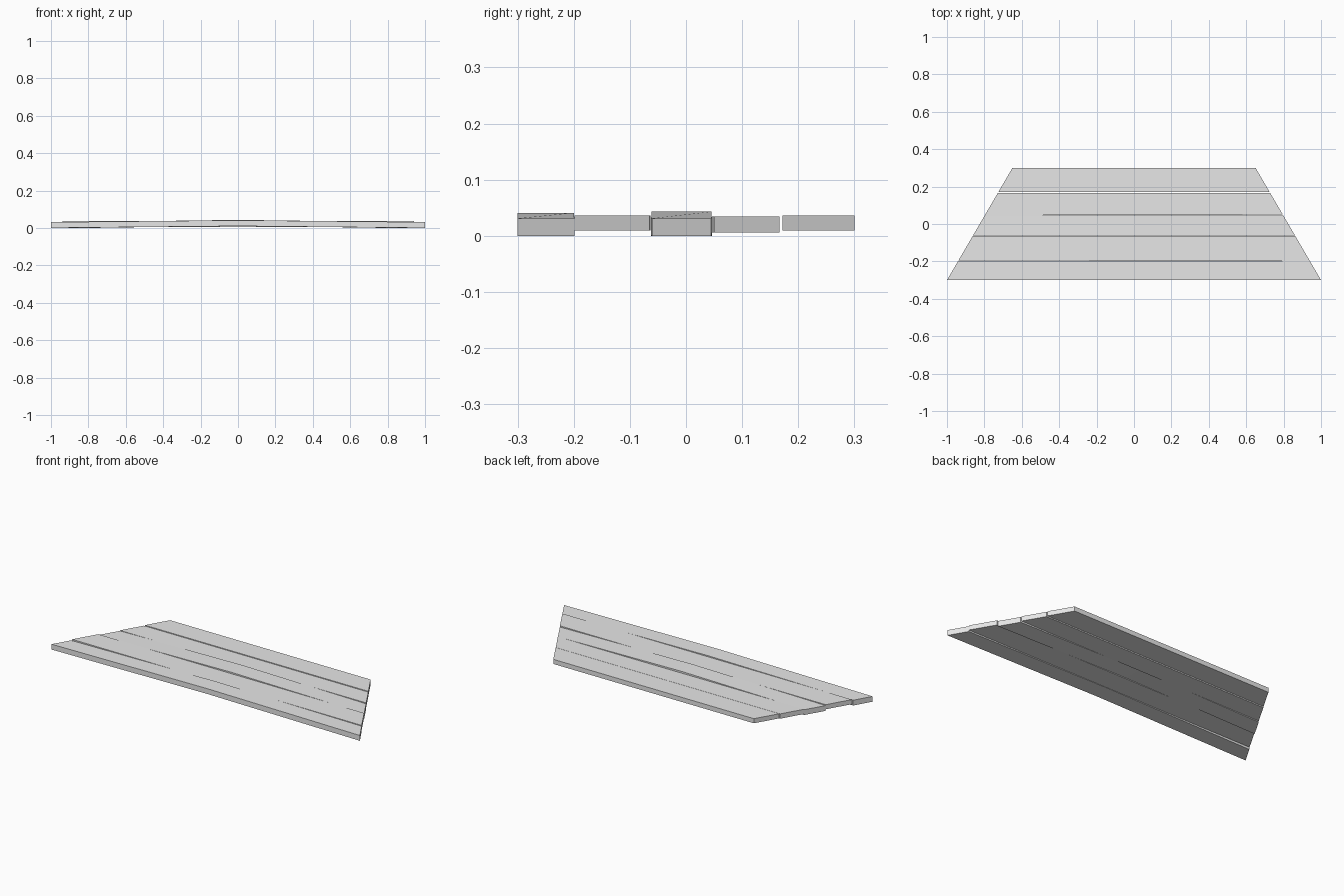
import bpy
import bmesh

cube = bpy.data.objects.get("Cube")
if cube:
    bpy.data.objects.remove(cube, do_unlink=True)

# Pale grey boards
grey = bpy.data.materials.new("pale_grey")
grey.use_nodes = True
colour = (0.8, 0.8, 0.8, 1)
grey.diffuse_color = colour
grey.node_tree.nodes["Principled BSDF"].inputs["Base Color"].default_value = colour


def half_width(y):
    """Half the deck width, narrowing to the back."""
    return 1 - 0.35 * (y + 0.3) / 0.6


def plank(name, front, back, z_end, z_mid, thick):
    """Board with slanted ends; front and back give y at its left and right end."""
    bm = bmesh.new()
    rings = []
    for side in (-1, 0, 1):
        t = (side + 1) / 2
        z = z_mid if side == 0 else z_end
        ys = [e[0] + (e[1] - e[0]) * t for e in (front, back)]
        f, b = [(side * half_width(y), y) for y in ys]
        rings.append([bm.verts.new((*p, h)) for p, h in
                      ((f, z), (b, z), (b, z + thick), (f, z + thick))])
    for r, s in zip(rings, rings[1:]):
        for i in range(4):
            j = (i + 1) % 4
            bm.faces.new((r[i], r[j], s[j], s[i]))
    bm.faces.new(rings[0])
    bm.faces.new(rings[-1])
    bmesh.ops.recalc_face_normals(bm, faces=bm.faces)
    mesh = bpy.data.meshes.new(name)
    bm.to_mesh(mesh)
    bm.free()
    mesh.materials.append(grey)
    bpy.context.collection.objects.link(bpy.data.objects.new(name, mesh))


# Five boards, front to back, with narrow uneven seams
plank("front_plank", (-0.3, -0.3), (-0.201, -0.199), 0, 0.01, 0.031)
plank("second_plank", (-0.195, -0.199), (-0.063, -0.065), 0.009, 0.009, 0.027)
plank("middle_plank", (-0.062, -0.061), (0.046, 0.045), 0, 0.012, 0.031)
plank("fourth_plank", (0.046, 0.05), (0.167, 0.167), 0.006, 0.006, 0.028)
plank("back_plank", (0.172, 0.172), (0.3, 0.3), 0.009, 0.009, 0.027)
